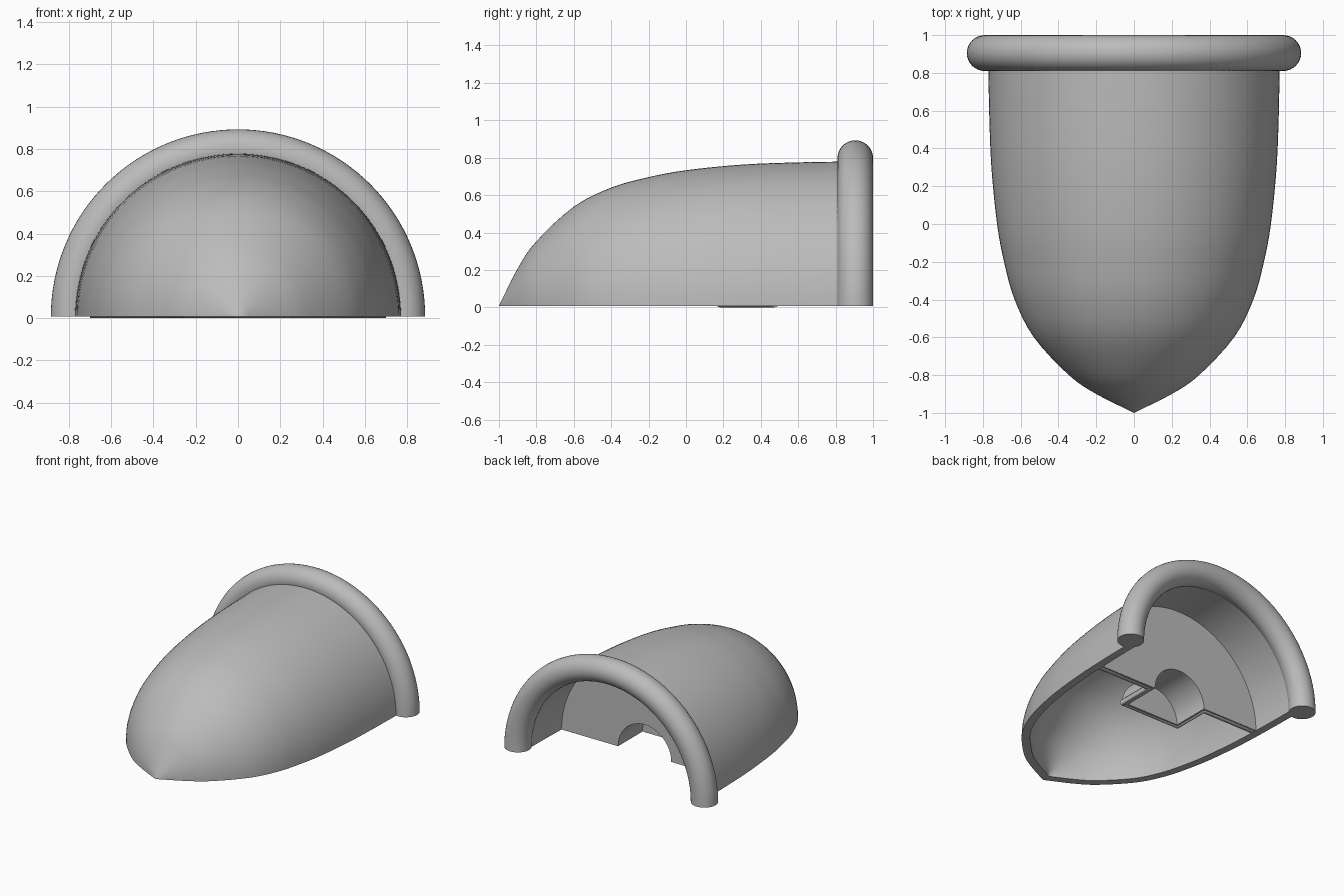
import bpy, bmesh, math
from mathutils import Vector

if "Cube" in bpy.data.objects:
    bpy.data.objects.remove(bpy.data.objects["Cube"], do_unlink=True)

BASE = 0.008      # rim height above the ground
STEPS = 64        # divisions of each half turn

grey = bpy.data.materials.new("plain grey")
grey.use_nodes = True
grey.diffuse_color = (0.5, 0.5, 0.5, 1)
grey.node_tree.nodes["Principled BSDF"].inputs["Base Color"].default_value = (0.5, 0.5, 0.5, 1)


def finish(obj, angle=35):
    obj.data.materials.clear()
    obj.data.materials.append(grey)
    bpy.ops.object.select_all(action='DESELECT')
    obj.select_set(True)
    bpy.context.view_layer.objects.active = obj
    bpy.ops.object.shade_smooth_by_angle(angle=math.radians(angle))


def half_turn(name, section):
    """Sweep a closed (y, radius) section over the top half turn about the y axis."""
    bm = bmesh.new()
    rings = []
    for i in range(STEPS + 1):
        a = math.pi * i / STEPS
        rings.append([bm.verts.new((r * math.cos(a), y, BASE + r * math.sin(a)))
                      for y, r in section])
    n = len(section)
    for a, b in zip(rings, rings[1:]):
        for j in range(n):
            k = (j + 1) % n
            bm.faces.new((a[j], a[k], b[k], b[j]))
    bm.faces.new(rings[0])
    bm.faces.new(rings[-1][::-1])
    bmesh.ops.remove_doubles(bm, verts=bm.verts, dist=0.0001)
    bmesh.ops.recalc_face_normals(bm, faces=bm.faces)
    mesh = bpy.data.meshes.new(name)
    bm.to_mesh(mesh)
    bm.free()
    obj = bpy.data.objects.new(name, mesh)
    bpy.context.collection.objects.link(obj)
    finish(obj)
    return obj


def smooth_path(points, cuts=4):
    """Catmull-Rom curve through the points."""
    p = [Vector(q) for q in points]
    p = [2 * p[0] - p[1]] + p + [2 * p[-1] - p[-2]]
    out = []
    for a, b, c, d in zip(p, p[1:], p[2:], p[3:]):
        for s in range(cuts):
            t = s / cuts
            out.append(0.5 * (2 * b + (c - a) * t + (2 * a - 5 * b + 4 * c - d) * t ** 2
                              + (3 * b - a - 3 * c + d) * t ** 3))
    return out + [p[-2]]


# Pointed dome shell with an even wall
outer = smooth_path([(-1, 0), (-0.9, 0.2), (-0.8, 0.345), (-0.6, 0.53), (-0.4, 0.632),
                     (-0.2, 0.688), (0, 0.725), (0.3, 0.755), (0.6, 0.767), (0.905, 0.772)])
WALL = 0.06
inner = []
for i, p in enumerate(outer):
    t = (outer[min(i + 1, len(outer) - 1)] - outer[max(i - 1, 0)]).normalized()
    q = p + Vector((t.y, -t.x)) * WALL
    if q.y > 0.01:
        inner.append(q)
inner.insert(0, Vector((inner[0].x - inner[0].y * 0.55, 0)))
half_turn("shell", [tuple(p) for p in outer + inner[::-1]])

# Rounded lip around the open back
half_turn("back_lip", [(0.905 + 0.095 * math.cos(math.tau * i / 32),
                        0.79 + 0.095 * math.sin(math.tau * i / 32)) for i in range(32)])

# Inner wall with an arched opening, and the closed pocket behind it
half_turn("inner_wall", [(0.45, 0.24), (0.5, 0.24), (0.5, 0.73), (0.45, 0.73)])
half_turn("pocket", [(0.5, 0.225), (0.5, 0.255), (0.17, 0.255),
                     (0.17, 0), (0.205, 0), (0.205, 0.225)])

# Rounded seal along the bottom of the wall and pocket
half = [(0.7, 0.475), (0.25, 0.475), (0.25, 0.18)]
path = half + [(-x, y) for x, y in half[::-1]]
curve = bpy.data.curves.new("bottom_seal", 'CURVE')
curve.dimensions = '3D'
curve.bevel_depth = 0.025
curve.bevel_resolution = 4
curve.use_fill_caps = True
spline = curve.splines.new('POLY')
spline.points.add(len(path) - 1)
for pt, (x, y) in zip(spline.points, path):
    pt.co = (x, y, 0.025, 1)
seal = bpy.data.objects.new("bottom_seal", curve)
bpy.context.collection.objects.link(seal)
bpy.ops.object.select_all(action='DESELECT')
seal.select_set(True)
bpy.context.view_layer.objects.active = seal
bpy.ops.object.convert(target='MESH')
finish(bpy.context.view_layer.objects.active)
